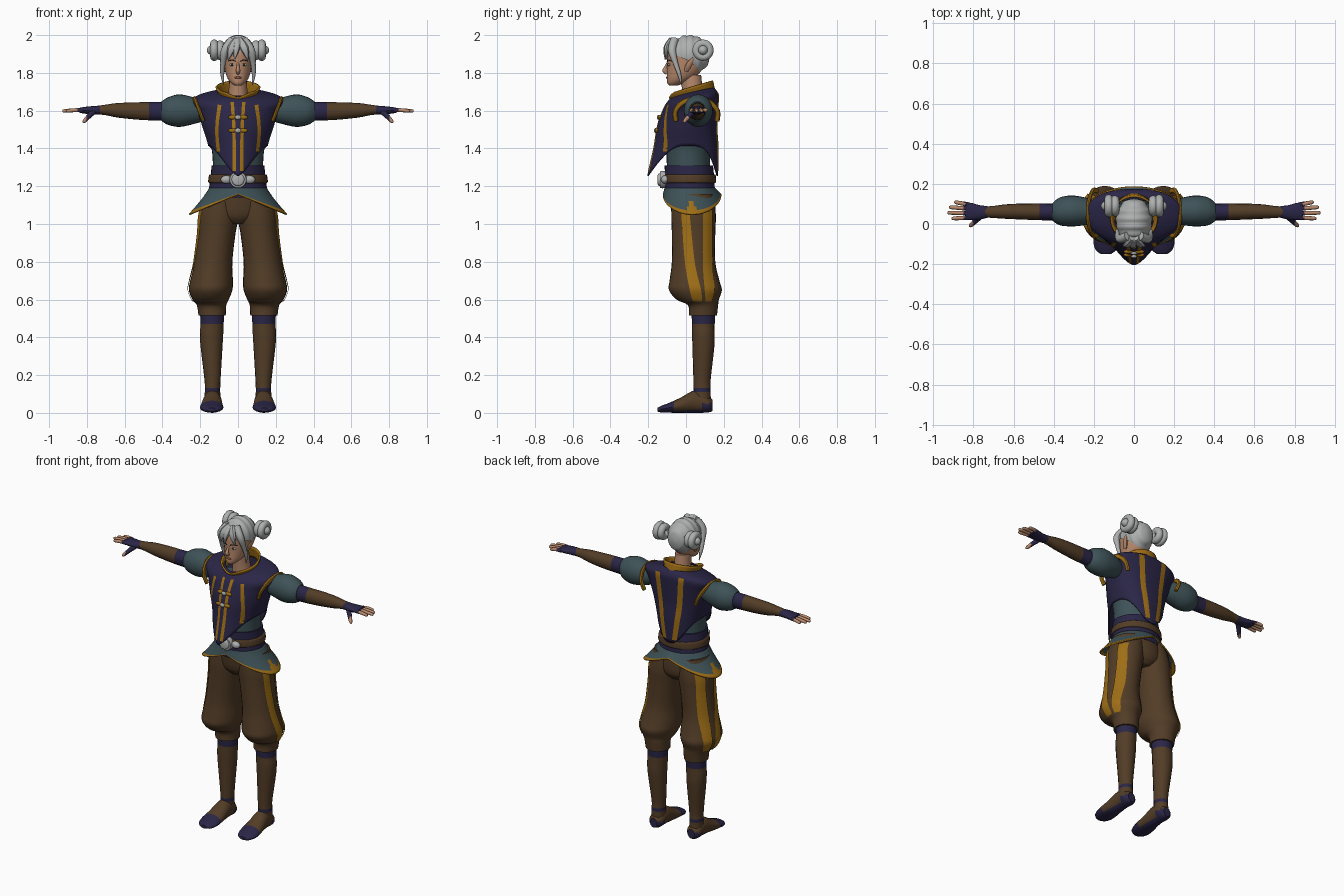
import bpy, bmesh, math
from math import sin, cos, pi
from mathutils import Vector as V

if "Cube" in bpy.data.objects:
    bpy.data.objects.remove(bpy.data.objects["Cube"])


def mat(name, *rgb):
    m = bpy.data.materials.new(name)
    m.diffuse_color = (*rgb, 1)
    m.use_nodes = True
    m.node_tree.nodes["Principled BSDF"].inputs["Base Color"].default_value = m.diffuse_color
    return m


brown = mat("brown cloth", .085, .046, .020)
navy = mat("navy cloth", .023, .019, .062)
teal = mat("teal cloth", .048, .085, .096)
gold = mat("gold trim", .34, .155, .008)
grey = mat("silver grey", .42, .43, .43)
skin = mat("skin", .48, .25, .15)
lip = mat("lip", .30, .12, .08)
dark = mat("dark", .03, .028, .03)
white = mat("eye white", .6, .6, .6)


def grid(name, rows, mats, rule=None, loop=True, caps=False, mirror=False, solid=0):
    """Mesh from rows of points; rule(centre, row, column) picks the material."""
    bm = bmesh.new()
    vs = [[bm.verts.new(p) for p in r] for r in rows]
    n = len(rows[0])
    for i in range(len(rows) - 1):
        for j in range(n if loop else n - 1):
            k = (j + 1) % n
            f = bm.faces.new((vs[i][j], vs[i][k], vs[i + 1][k], vs[i + 1][j]))
            if rule:
                f.material_index = int(rule(f.calc_center_median(), i, j))
    if caps:
        for r, e in ((vs[0], 0), (vs[-1], -1)):
            f = bm.faces.new(r)
            if rule:
                f.material_index = int(rule(f.calc_center_median(), e, 0))
    bmesh.ops.remove_doubles(bm, verts=bm.verts, dist=1e-5)
    bmesh.ops.recalc_face_normals(bm, faces=bm.faces)
    me = bpy.data.meshes.new(name)
    bm.to_mesh(me)
    bm.free()
    for m in mats:
        me.materials.append(m)
    ob = bpy.data.objects.new(name, me)
    bpy.context.collection.objects.link(ob)
    if solid:
        s = ob.modifiers.new("thickness", 'SOLIDIFY')
        s.thickness, s.offset = solid, 0
    if mirror:
        ob.modifiers.new("mirror", 'MIRROR').use_mirror_merge = False
    return ob


def dense(pts, k=4):
    """Smooth curve through the control rings (x, y, z, r1, r2)."""
    p = [tuple(q) + (q[3],) if len(q) == 4 else tuple(q) for q in pts]
    out = []
    for i in range(len(p) - 1):
        a, b, c, d = p[max(i - 1, 0)], p[i], p[i + 1], p[min(i + 2, len(p) - 1)]
        for t in (s / k for s in range(k)):
            out.append([.5 * (2 * y + (z - x) * t + (2 * x - 5 * y + 4 * z - w) * t * t
                              + (3 * y - x - 3 * z + w) * t ** 3) for x, y, z, w in zip(a, b, c, d)])
    return out + [list(p[-1])]


def tube(name, pts, mats, rule=None, n=16, axis=None, ref=None, mirror=False):
    d = dense(pts)
    c = [V(q[:3]) for q in d]
    main = V(axis) if axis else (c[-1] - c[0]).normalized()
    ref = V(ref) if ref else V((0, 1, 0)) if abs(main.z) > .7 else V((0, 0, 1))
    rows = []
    for i, q in enumerate(d):
        t = main if axis else (c[min(i + 1, len(c) - 1)] - c[max(i - 1, 0)]).normalized()
        s = t.cross(ref).normalized()
        w = s.cross(t)
        r1, r2 = max(q[3], .001), max(q[4], .001)
        rows.append([c[i] + s * r1 * cos(2 * pi * j / n) + w * r2 * sin(2 * pi * j / n) for j in range(n)])
    return grid(name, rows, mats, rule, caps=True, mirror=mirror)


def sheet(name, f, nu, nv, mats, rule=None, mirror=False, solid=0):
    """Closed band f(angle, v); angle 0 faces the front."""
    rows = [[f(2 * pi * j / nu, i / nv) for j in range(nu)] for i in range(nv + 1)]
    return grid(name, rows, mats, rule, mirror=mirror, solid=solid)


def ball(name, loc, sc, m, mirror=False):
    f = lambda a, v: V((loc[0] + sc[0] * sin(a) * sin(pi * v), loc[1] - sc[1] * cos(a) * sin(pi * v),
                        loc[2] + sc[2] * cos(pi * v)))
    return sheet(name, f, 16, 10, [m], mirror=mirror)


def ring_at(d, z):
    for a, b in zip(d, d[1:]):
        if z <= b[2]:
            t = max(0, (z - a[2]) / (b[2] - a[2]))
            return [x + (y - x) * t for x, y in zip(a, b)]
    return d[-1]


def plate(name, d, path, m, side, p=1, warp=lambda q: q):
    """Thin stripe on a lofted surface; path of (z, centre, half width)."""
    rows = []
    for z, c, h, *_ in dense([q + (0,) for q in path], 10):
        x, y, _, rx, ry = ring_at(d, z)
        row = []
        for e in (c - h, c - h / 3, c + h / 3, c + h):
            o, r, s = (y, ry, rx) if side == 'outer' else (x, rx, ry)
            g = s * max(0, 1 - abs((e - o) / r) ** (2 / p)) ** (p / 2) + .007
            q = V((x + g, e, z)) if side == 'outer' else V((e, y + (g if side == 'back' else -g), z))
            row.append(warp(q))
        rows.append(row)
    return grid(name, rows, [m], loop=False, mirror=True)


UP = (0, 0, 1)
# feet, shins, trousers
tube("shoe", [(.135, .14, .04, .025, .03), (.135, .115, .045, .045, .043), (.135, .05, .06, .048, .06),
              (.138, -.03, .04, .058, .04), (.14, -.09, .027, .062, .026), (.14, -.13, .02, .05, .018),
              (.14, -.15, .017, .025, .01)], [brown, navy],
     lambda c, i, j: c.y < -.06 or c.z < .012 or (c.y > .09 and c.z < .05), axis=(0, -1, 0), mirror=True)
tube("shin", [(.135, .085, .05, .042, .048), (.135, .085, .11, .041, .045), (.135, .085, .132, .041, .045),
              (.135, .085, .18, .043, .046), (.14, .092, .35, .058, .058), (.14, .092, .42, .062, .06),
              (.137, .092, .47, .061, .06), (.137, .092, .54, .065, .064)], [brown, navy],
     lambda c, i, j: c.z > .47 or .11 < c.z < .132, axis=UP, mirror=True)
leg = [(.137, .09, .515, .072, .074), (.14, .09, .57, .078, .08), (.145, .062, .60, .096, .112),
       (.145, .05, .65, .115, .14), (.14, .045, .70, .113, .132), (.13, .04, .80, .1, .115),
       (.112, .04, .95, .099, .115), (.10, .04, 1.05, .105, .118), (.085, .035, 1.16, .09, .11)]
tube("trouser_leg", leg, [brown], n=28, axis=UP, mirror=True)
tube("hips", [(0, .04, 1.0, .05, .08), (0, .04, 1.05, .15, .115), (0, .03, 1.18, .15, .12)], [brown], n=28, axis=UP)
ld = dense(leg)
plate("front_leg_stripe", ld, [(.59, .06, .024), (.65, .05, .03), (.8, .02, .026), (1.08, -.005, .022)], gold, 'outer')
plate("rear_leg_stripe", ld, [(.59, .12, .016), (.65, .125, .026), (.8, .115, .026), (1.08, .115, .024)], gold, 'outer')

# shirt, sash, belt, buckle
tube("shirt", [(0, .02, 1.2, .14, .12), (0, .014, 1.29, .133, .115), (0, .012, 1.38, .137, .115),
               (0, .012, 1.46, .15, .11), (0, .02, 1.62, .15, .09)], [teal], n=32, axis=UP)
tube("sash", [(0, .02, 1.14, .162, .135), (0, .02, 1.2, .152, .132), (0, .018, 1.26, .144, .13),
              (0, .015, 1.31, .14, .128)], [navy], n=32, axis=UP)
tube("belt", [(0, .02, 1.218, .154, .136), (0, .02, 1.225, .158, .14), (0, .02, 1.255, .154, .138),
              (0, .02, 1.262, .148, .134)], [brown], n=32, axis=UP)
tube("buckle", [(0, -.10, 1.235, .045), (0, -.135, 1.235, .045), (0, -.138, 1.235, .034),
                (0, -.148, 1.235, .03), (0, -.152, 1.235, .01)], [grey], n=20, axis=(0, -1, 0))
ball("buckle_wing", (.062, -.112, 1.235), (.03, .02, .022), grey, True)


# flared skirt, open at front and back, gold hem and side wedge
def skirt(a, v):
    zb = 1.155 - .105 * abs(sin(a))
    return V(((.15 + .108 * v ** 1.2) * sin(a), .02 + .013 * v - (.13 + .022 * v) * cos(a), 1.19 + (zb - 1.19) * v))


def hem(c, i, j):
    off = abs(abs(2 * pi * (j + .5) / 72 - pi) - pi / 2)
    return (i + .5) / 14 > .85 - max(0, .45 - 2.2 * off)


sheet("skirt", skirt, 72, 14, [teal, gold], hem, solid=.008)

# vest with pointed front and back
vd = dense([(0, -.02, 1.24, .125, .185), (0, 0, 1.40, .15, .168), (0, .005, 1.50, .18, .157),
            (0, .02, 1.60, .212, .147), (0, .03, 1.655, .238, .14), (0, .035, 1.68, .195, .125),
            (0, .04, 1.70, .10, .105)])


def tilt(q):
    q.z += .2 * (q.y - .05) * min(1, max(0, (q.z - 1.55) / .1))
    return q


def vest(a, v):
    zb = 1.415 - .16 * abs(cos(a)) ** 3
    z = zb + (1.70 - zb) * (1 - (1 - v) ** 1.6)
    x, y, _, rx, ry = ring_at(vd, z)
    p = 1.2 if cos(a) > 0 else .8
    g = lambda t: math.copysign(abs(t) ** p, t) if abs(t) > 1e-6 else 0
    return tilt(V((rx * g(sin(a)), y - ry * g(cos(a)), z)))


sheet("vest", vest, 64, 26, [navy], solid=.008)
plate("front_edge_trim", vd, [(1.28, .019, .009), (1.5, .022, .009), (1.675, .03, .009)], gold, 'front', 1.2, tilt)
plate("front_panel_trim", vd, [(1.385, .104, .009), (1.5, .112, .009), (1.66, .098, .010)], gold, 'front', 1.2, tilt)
plate("back_trim", vd, [(1.28, .035, .015), (1.45, .06, .017), (1.67, .085, .018)], gold, 'back', .8, tilt)
tube("shoulder_trim", [(.195 + .035 * cos(f), .055 + .115 * sin(f), 1.575 + .088 * cos(f), .014, .010)
                       for f in (-1.9, -1.3, -.65, 0, .65, 1.3, 1.9)], [gold], n=8, ref=(1, 0, 0), mirror=True)
for z, y in ((1.565, -.142), (1.495, -.158)):
    ball("clasp_wing", (.028, y + .004, z), (.024, .010, .012), gold, True)
    ball("clasp_gem", (0, y - .004, z), (.016, .008, .013), grey)


# collar, high at the back and notched at the front
def collar(a, v):
    notch = .022 * max(0, 1 - min(a, 2 * pi - a) / .6)
    z0, z1 = 1.668 - .022 * cos(a), 1.725 - .034 * cos(a) - notch
    return V(((.09 + .024 * v) * sin(a), .042 - .016 * v - .112 * cos(a), z0 + (z1 - z0) * v))


sheet("collar", collar, 48, 6, [gold], solid=.010)

# sleeves, forearms, hands
X = (1, 0, 0)
tube("puff_sleeve", [(.18, .06, 1.6, .05, .055), (.24, .063, 1.6, .068, .072), (.31, .065, 1.6, .077, .086),
                     (.37, .063, 1.598, .069, .073), (.405, .06, 1.597, .045, .052)], [teal], n=24, axis=X, mirror=True)
tube("forearm", [(.38, .06, 1.596, .043, .05), (.47, .06, 1.597, .041, .048), (.55, .062, 1.599, .04, .045),
                 (.64, .062, 1.602, .036, .038), (.70, .06, 1.604, .03, .028), (.75, .06, 1.603, .027, .022)],
     [brown, navy], lambda c, i, j: c.x < .47, axis=X, mirror=True)
tube("glove", [(.73, .06, 1.603, .029, .024), (.77, .058, 1.602, .036, .022), (.81, .062, 1.602, .043, .018),
               (.84, .064, 1.602, .042, .013)], [navy], axis=X, mirror=True)
for y0, y1, tip in ((.098, .108, .897), (.076, .083, .922), (.053, .056, .93), (.031, .028, .91)):
    tube("finger", [(.825, y0, 1.602, .011), (.86, (y0 + y1) / 2, 1.603, .0105), (tip - .01, y1, 1.599, .009),
                    (tip, y1, 1.598, .003)], [skin, navy], lambda c, i, j: c.x < .845, n=10, mirror=True)
tube("thumb", [(.765, .04, 1.595, .016), (.79, .015, 1.57, .013), (.812, -.006, 1.546, .010),
               (.82, -.012, 1.537, .004)], [skin, navy], lambda c, i, j: c.x < .803, n=10, mirror=True)

# neck and head
tube("neck", [(0, .045, 1.62, .062, .06), (0, .035, 1.70, .05, .055), (0, .025, 1.79, .047, .055)], [skin], axis=UP)
tube("head", [(0, -.068, 1.732, .016, .02), (0, -.055, 1.745, .035, .044), (0, -.03, 1.77, .055, .071),
              (0, -.01, 1.81, .068, .09), (0, 0, 1.86, .075, .1), (0, .005, 1.92, .077, .1),
              (0, .01, 1.97, .05, .06)], [skin], n=32, axis=UP)
tube("nose", [(0, -.097, 1.853, .006), (0, -.108, 1.83, .008), (0, -.114, 1.812, .012), (0, -.1, 1.798, .009)],
     [skin], n=10)
tube("ear", [(.068, .0, 1.808, .008, .010), (.078, .012, 1.835, .010, .017), (.088, .027, 1.862, .007, .012),
             (.093, .038, 1.882, .002)], [skin], n=10, mirror=True)
ball("eye", (.031, -.089, 1.843), (.016, .007, .007), white, True)
ball("iris", (.031, -.094, 1.843), (.006, .004, .0065), dark, True)
tube("eyebrow", [(.012, -.1, 1.861, .003), (.032, -.094, 1.868, .0035), (.052, -.078, 1.862, .002)],
     [dark], n=6, mirror=True)
ball("mouth", (0, -.098, 1.775), (.019, .008, .006), lip)


# hair: ribbed cap, locks and two coiled buns
def hair(a, v):
    c = cos(a)
    ph = v * math.radians(108 - 28 * c if c > 0 else 108 - 46 * c)
    d = V((sin(a) * sin(ph), -c * sin(ph), cos(ph)))
    k = 1 + .025 * sin(150 * .115 * d.y)
    return V((.09 * d.x * k, .016 + .113 * d.y * k, 1.895 + .104 * d.z * k))


sheet("hair_cap", hair, 64, 32, [grey])
tube("fringe_lock", [(.008, -.07, 1.975, .018), (.034, -.104, 1.93, .022, .014), (.052, -.1, 1.87, .003)],
     [grey], n=8, mirror=True)
tube("middle_lock", [(0, -.075, 1.975, .018), (-.008, -.108, 1.93, .018, .012), (-.018, -.11, 1.872, .003)],
     [grey], n=8)
tube("side_lock", [(.03, -.06, 1.975, .022), (.068, -.074, 1.92, .022), (.08, -.055, 1.85, .014),
                   (.083, -.035, 1.79, .010), (.076, -.025, 1.735, .002)], [grey], n=10, mirror=True)
for x, R, r in ((.095, .03, .022), (.126, .036, .021)):
    sheet("bun_coil", lambda a, v: V((x + r * cos(a), .09 + (R + r * sin(a)) * cos(2 * pi * v),
                                      1.92 + (R + r * sin(a)) * sin(2 * pi * v))), 14, 28, [grey], mirror=True)
ball("bun_core", (.135, .09, 1.92), (.03, .026, .026), grey, True)

bpy.ops.object.select_all(action='SELECT')
bpy.context.view_layer.objects.active = bpy.context.selected_objects[0]
bpy.ops.object.shade_smooth_by_angle(angle=math.radians(40))
